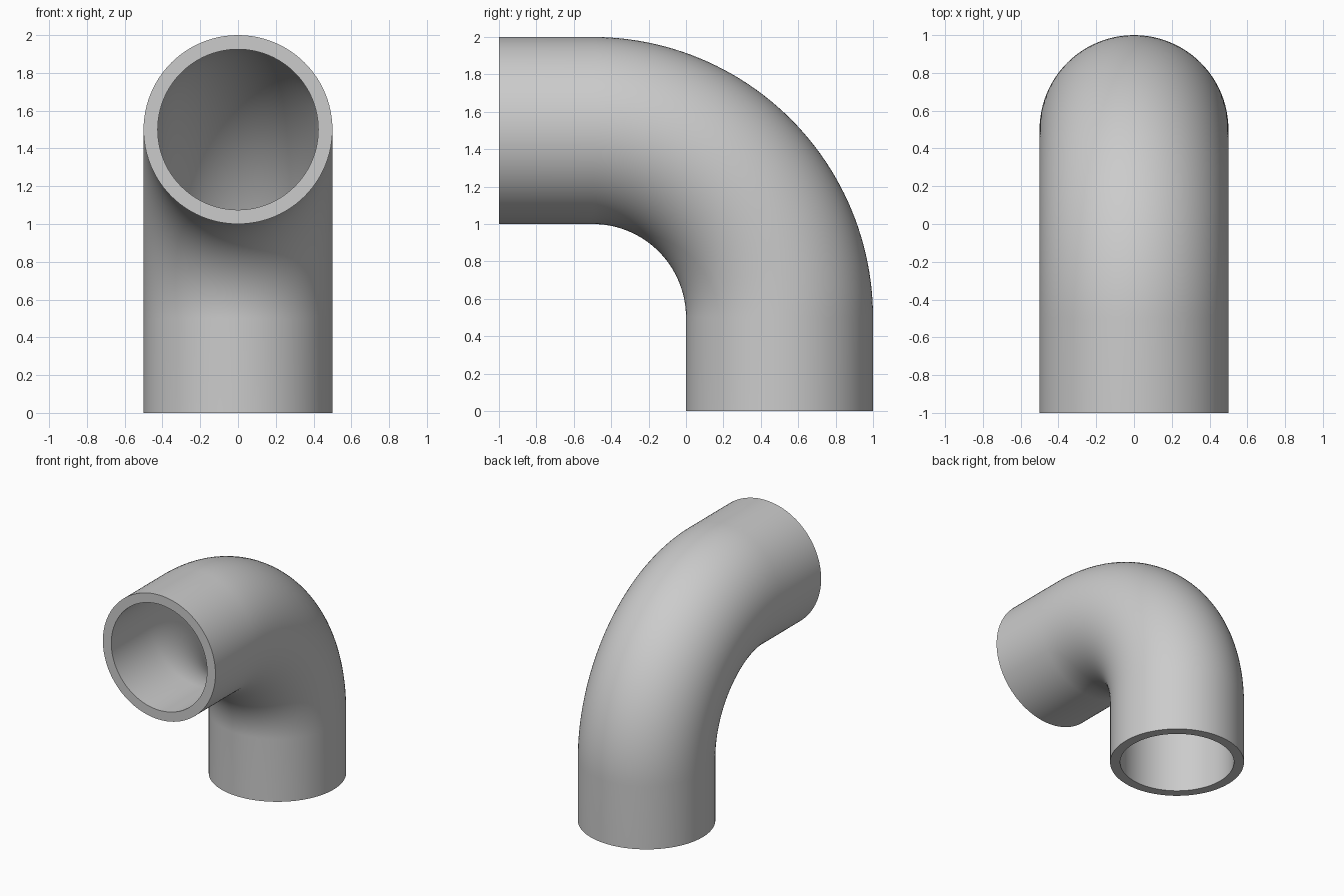
import bpy, bmesh, math
from mathutils import Vector

if "Cube" in bpy.data.objects:
    bpy.data.objects.remove(bpy.data.objects["Cube"])

SIDES, BEND_STEPS = 96, 48
OUTER, INNER = 0.5, 0.425
BEND_RADIUS = 1.0

grey = bpy.data.materials.new("pipe grey")
grey.diffuse_color = (0.6, 0.6, 0.6, 1)
grey.use_nodes = True
grey.node_tree.nodes["Principled BSDF"].inputs["Base Color"].default_value = grey.diffuse_color

# Centre line: upright leg, quarter bend, then a level leg to the front
stations = [(Vector((0, 0.5, 0)), 0.0)]
for i in range(BEND_STEPS + 1):
    a = math.pi / 2 * i / BEND_STEPS
    stations.append((Vector((0, -0.5 + BEND_RADIUS * math.cos(a),
                             0.5 + BEND_RADIUS * math.sin(a))), a))
stations.append((Vector((0, -1, 1.5)), math.pi / 2))

bm = bmesh.new()


def ring(centre, angle, radius):
    """Circle of vertices square to the centre line."""
    out = Vector((0, math.cos(angle), math.sin(angle)))
    side = Vector((1, 0, 0))
    return [bm.verts.new(centre + radius * (math.cos(t) * side + math.sin(t) * out))
            for t in (2 * math.pi * k / SIDES for k in range(SIDES))]


# Outer wall going up, inner wall coming back, closed by the two end rims
rings = [ring(c, a, OUTER) for c, a in stations]
rings += [ring(c, a, INNER) for c, a in reversed(stations)]
for i, lower in enumerate(rings):
    upper = rings[(i + 1) % len(rings)]
    for k in range(SIDES):
        n = (k + 1) % SIDES
        bm.faces.new((lower[k], lower[n], upper[n], upper[k]))
bmesh.ops.recalc_face_normals(bm, faces=bm.faces)

mesh = bpy.data.meshes.new("pipe_elbow")
bm.to_mesh(mesh)
bm.free()
mesh.materials.append(grey)
pipe = bpy.data.objects.new("pipe_elbow", mesh)
bpy.context.collection.objects.link(pipe)

# Smooth walls with crisp rims
bpy.context.view_layer.objects.active = pipe
pipe.select_set(True)
bpy.ops.object.shade_smooth_by_angle(angle=math.radians(35))
